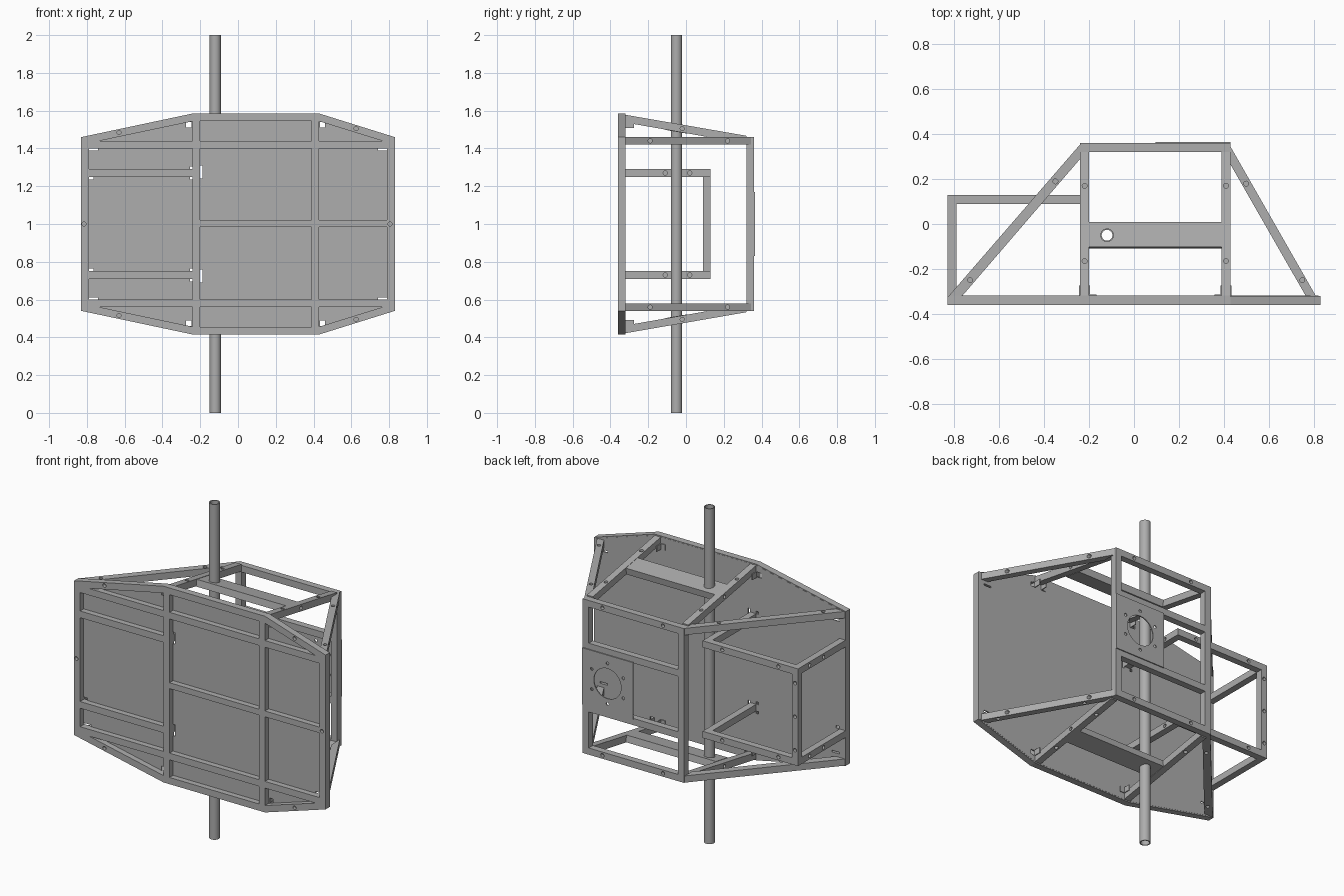
import bpy, bmesh, math
from mathutils import Vector

cube = bpy.data.objects.get("Cube")
if cube:
    bpy.data.objects.remove(cube)

steel = bpy.data.materials.new("steel_grey")
steel.use_nodes = True
GREY = (0.42, 0.42, 0.42, 1)
steel.diffuse_color = GREY
steel.node_tree.nodes["Principled BSDF"].inputs["Base Color"].default_value = GREY


def finish(name, bm):
    bmesh.ops.recalc_face_normals(bm, faces=bm.faces)
    mesh = bpy.data.meshes.new(name)
    bm.to_mesh(mesh)
    bm.free()
    mesh.materials.append(steel)
    ob = bpy.data.objects.new(name, mesh)
    bpy.context.collection.objects.link(ob)
    return ob


def add_prism(bm, pts, axis, lo, hi):
    """Extrude a 2D outline along axis; pts use the other two axes in order."""
    def place(p, h):
        c = list(p)
        c.insert(axis, h)
        return bm.verts.new(c)
    a, b = [place(p, lo) for p in pts], [place(p, hi) for p in pts]
    bm.faces.new(a)
    bm.faces.new(b[::-1])
    for i in range(len(pts)):
        j = (i + 1) % len(pts)
        bm.faces.new((a[i], a[j], b[j], b[i]))


def add_box(bm, x, y, z):
    add_prism(bm, [(x[0], y[0]), (x[1], y[0]), (x[1], y[1]), (x[0], y[1])], 2, *z)


def add_disc(bm, centre, axis, r, depth, n=16):
    a, b = [k for k in range(3) if k != axis]
    ring = [(centre[a] + r * math.cos(2 * math.pi * i / n),
             centre[b] + r * math.sin(2 * math.pi * i / n)) for i in range(n)]
    add_prism(bm, ring, axis, centre[axis] - depth, centre[axis] + depth)


def prism(name, pts, axis, lo, hi):
    bm = bmesh.new()
    add_prism(bm, pts, axis, lo, hi)
    return finish(name, bm)


def box(name, x, y, z):
    bm = bmesh.new()
    add_box(bm, x, y, z)
    return finish(name, bm)


def flip(z):
    return 2 - z


def span(z, top):
    return z if top else (flip(z[1]), flip(z[0]))


def cutter(name, bm):
    ob = finish(name, bm)
    ob.hide_render = True
    ob.hide_viewport = True
    ob.display_type = 'WIRE'
    return ob


def cut(ob, tool):
    mod = ob.modifiers.new("cut", 'BOOLEAN')
    mod.operation = 'DIFFERENCE'
    mod.solver = 'EXACT'
    mod.object = tool


B = 0.04                      # bar width
LEFT, RIGHT = (-0.24, -0.20), (0.39, 0.43)
FRONT = (-0.36, -0.32)
bars = []

# Front perimeter frame: outer outline with an inset inner outline
half_out = [(-0.83, 1.46), (-0.24, 1.585), (0.43, 1.585), (0.83, 1.46)]
half_in = [(-0.79, 1.428), (-0.236, 1.545), (0.426, 1.545), (0.79, 1.432)]
outer = half_out + [(x, flip(z)) for x, z in reversed(half_out)]
inner = half_in + [(x, flip(z)) for x, z in reversed(half_in)]
bm = bmesh.new()
rings = [[bm.verts.new((x, y, z)) for x, z in pts]
         for pts, y in ((outer, FRONT[0]), (inner, FRONT[0]), (inner, FRONT[1]), (outer, FRONT[1]))]
for k in range(4):
    r, s = rings[k], rings[(k + 1) % 4]
    for i in range(len(outer)):
        j = (i + 1) % len(outer)
        bm.faces.new((r[i], r[j], s[j], s[i]))
bars.append(finish("front_perimeter_frame", bm))

# Front uprights and cross rails
for side, x in (("right", LEFT), ("left", RIGHT)):
    bars.append(box(f"front_upright_{side}", x, FRONT, (0.455, 1.545)))
gaps = {"right": (-0.79, -0.24), "middle": (-0.20, 0.39), "left": (0.43, 0.79)}
for part, x in gaps.items():
    rails = [(1.40, 1.44), (0.56, 0.60)]
    rails += [(1.25, 1.29), (0.71, 0.75)] if part == "right" else [(0.985, 1.02)]
    for i, z in enumerate(rails):
        box(f"front_rail_{part}_{i}", x, FRONT, z)

# Front skin panel with notches where the brackets pass
panel = prism("front_panel", [(x * 0.99, 1 + (z - 1) * 0.99) for x, z in outer], 1, -0.326, -0.319)
bm = bmesh.new()
for top in (True, False):
    for x, z in (((-0.275, -0.24), (1.51, 1.54)), ((0.43, 0.46), (1.51, 1.54)),
                 ((-0.20, -0.187), (1.24, 1.31)), ((-0.79, -0.74), (1.39, 1.40)),
                 ((0.74, 0.79), (1.39, 1.40)), ((-0.79, -0.765), (1.235, 1.25)),
                 ((-0.255, -0.24), (1.235, 1.25)), ((-0.255, -0.24), (1.29, 1.305))):
        add_box(bm, x, (-0.35, -0.30), span(z, top))
cut(panel, cutter("panel_notch_cutter", bm))

# Rear frame: uprights and cross rails
REAR = (0.32, 0.36)
for side, x in (("right", LEFT), ("left", RIGHT)):
    bars.append(box(f"rear_upright_{side}", x, REAR, (0.54, 1.46)))

for top in (True, False):
    tag = "top" if top else "bottom"
    bars.append(box(f"rear_rail_{tag}", (-0.20, 0.39), REAR, span((1.42, 1.46), top)))
    box(f"rear_plate_rail_{tag}", (-0.20, 0.39), REAR, span((1.165, 1.205), top))

    # Sloping bars from front frame to rear frame
    prof = [(-0.32, 1.578), (0.32, 1.467), (0.32, 1.425), (-0.32, 1.537)]
    prof = prof if top else [(y, flip(z)) for y, z in prof]
    for side, x in (("right", LEFT), ("left", RIGHT)):
        bars.append(prism(f"sloping_bar_{tag}_{side}", prof, 0, *x))

    # Level diagonal braces to the outer corners
    z = span((1.42, 1.46), top)
    bars.append(prism(f"diagonal_brace_{tag}_right",
                      [(-0.825, -0.32), (-0.765, -0.32), (-0.24, 0.29), (-0.24, 0.355)], 2, *z))
    bars.append(prism(f"diagonal_brace_{tag}_left",
                      [(0.81, -0.32), (0.765, -0.32), (0.43, 0.265), (0.43, 0.345)], 2, *z))

    # Tilted shelf carrying the pole
    shelf = [(-0.109, 1.498), (0.003, 1.479), (0.01, 1.519), (-0.102, 1.538)]
    shelf = shelf if top else [(y, flip(h)) for y, h in shelf]
    sh = prism(f"pole_shelf_{tag}", shelf, 0, -0.20, 0.39)
    bars.append(sh)

    # Side box frame
    z = span((1.25, 1.29), top)
    for side, x in (("outer", (-0.83, -0.79)), ("inner", LEFT)):
        bars.append(box(f"side_box_arm_{tag}_{side}", x, (-0.32, 0.09), z))
    bars.append(box(f"side_box_rail_{tag}", (-0.83, -0.20), (0.09, 0.13), z))

    # Angle brackets where the sloping bars meet the panel
    for i, (x, s) in enumerate(((-0.24, -1), (-0.20, 1), (0.39, -1), (0.43, 1))):
        bm = bmesh.new()
        zz = span((1.508, 1.542), top)
        if s * (x - 0.095) < 0:
            add_box(bm, sorted((x, x + s * 0.032)), (-0.32, -0.314), zz)
        add_box(bm, sorted((x, x + s * 0.005)), (-0.32, -0.275), zz)
        finish(f"bracket_{tag}_{i}", bm)
bars.append(box("side_box_upright", (-0.83, -0.79), (0.09, 0.13), (0.75, 1.25)))

# Rear mounting plate with a round opening and bolt circle
plate = box("rear_mounting_plate", (0.095, 0.43), (0.36, 0.366), (0.83, 1.17))
bm = bmesh.new()
add_disc(bm, (0.262, 0.363, 1), 1, 0.09, 0.03, 40)
for i in range(6):
    a = math.pi / 6 + i * math.pi / 3
    add_disc(bm, (0.262 + 0.12 * math.cos(a), 0.363, 1 + 0.12 * math.sin(a)), 1, 0.009, 0.03, 12)
cut(plate, cutter("plate_hole_cutter", bm))

# Bolt holes sunk into the bars
holes = [(-0.815, -0.36, 1, 1), (0.805, -0.36, 1, 1)]
holes += [(-0.81, 0.13, z, 1) for z in (0.8, 1, 1.2)]
paired = [(-0.63, -0.36, 1.485, 1), (0.625, -0.36, 1.505, 1),
          (-0.35, 0.19, 1.46, 2), (-0.73, -0.25, 1.46, 2), (0.50, 0.18, 1.46, 2), (0.75, -0.25, 1.46, 2),
          (-0.22, 0.17, 1.493, 2), (-0.22, -0.165, 1.551, 2),
          (0.41, 0.17, 1.493, 2), (0.41, -0.165, 1.551, 2),
          (0.43, -0.02, 1.505, 0), (-0.24, -0.02, 1.505, 0),
          (0.735, -0.19, 1.44, 0), (0.50, 0.22, 1.44, 0),
          (-0.20, -0.11, 1.27, 0), (-0.20, 0.02, 1.27, 0), (-0.83, -0.11, 1.27, 0), (-0.83, 0.02, 1.27, 0),
          (-0.70, 0.13, 1.27, 1), (-0.33, 0.13, 1.27, 1),
          (-0.10, 0.36, 1.44, 1), (0.30, 0.36, 1.44, 1)]
for x, y, z, axis in paired:
    holes += [(x, y, z, axis), (x, y, flip(z), axis)]
bm = bmesh.new()
for x, y, z, axis in holes:
    add_disc(bm, (x, y, z), axis, 0.011, 0.02, 12)
bolts = cutter("bolt_hole_cutter", bm)
for ob in bars:
    cut(ob, bolts)

# Hollow vertical pole
POLE = Vector((-0.12, -0.05, 1))
bm = bmesh.new()
add_disc(bm, POLE, 2, 0.03, 1, 32)
pole = finish("vertical_pole", bm)
bm = bmesh.new()
add_disc(bm, POLE, 2, 0.024, 1.1, 32)
cut(pole, cutter("pole_bore_cutter", bm))
bm = bmesh.new()
add_disc(bm, POLE, 2, 0.027, 1.1, 32)
shelf_bore = cutter("shelf_bore_cutter", bm)
for ob in bars:
    if ob.name.startswith("pole_shelf"):
        cut(ob, shelf_bore)

# Smooth the round pole while keeping its rims sharp
bpy.ops.object.select_all(action='DESELECT')
pole.select_set(True)
bpy.context.view_layer.objects.active = pole
bpy.ops.object.shade_smooth_by_angle(angle=math.radians(35))
